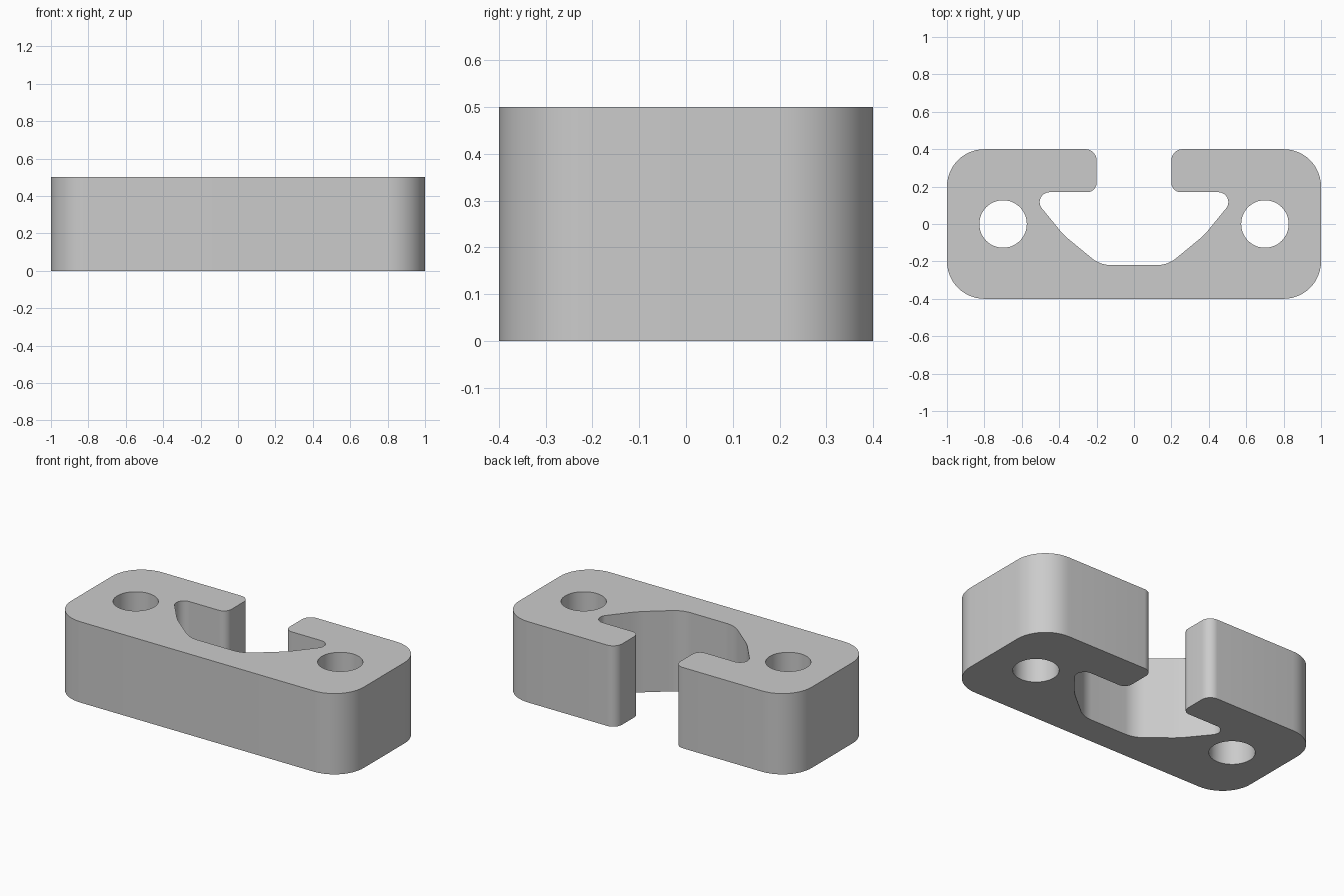
import bpy, bmesh, math
from mathutils import Vector

if "Cube" in bpy.data.objects:
    bpy.data.objects.remove(bpy.data.objects["Cube"], do_unlink=True)

HEIGHT = 0.5


def fillet(prev, corner, nxt, radius, steps):
    """Arc of points that rounds one corner of a polygon."""
    c = Vector(corner)
    a, b = (Vector(prev) - c).normalized(), (Vector(nxt) - c).normalized()
    half = a.angle(b) / 2
    centre = c + (a + b).normalized() * radius / math.sin(half)
    start = (c + a * radius / math.tan(half) - centre).normalized()
    end = (c + b * radius / math.tan(half) - centre).normalized()
    return [centre + radius * start.slerp(end, i / steps) for i in range(steps + 1)]


def rounded(corners, steps=12):
    """Closed outline from (x, y, radius) corners."""
    points = []
    for i, (x, y, r) in enumerate(corners):
        prev, nxt = corners[i - 1][:2], corners[(i + 1) % len(corners)][:2]
        points += fillet(prev, (x, y), nxt, r, steps)
    return points


def circle(x, y, radius, steps=48):
    return [Vector((x + radius * math.cos(t), y + radius * math.sin(t)))
            for t in (2 * math.pi * i / steps for i in range(steps))]


# Right half of the block outline, from the groove floor round to the front
half = [
    (0.18, -0.22, 0.165),   # groove floor
    (0.375, -0.06, 0.4),    # bend in the groove wall
    (0.563, 0.17, 0.053),   # undercut tip
    (0.2, 0.17, 0.05),      # inner lip
    (0.2, 0.4, 0.06),       # outer lip
    (1.0, 0.4, 0.2),        # back corner
    (1.0, -0.4, 0.2),       # front corner
]
outline = half + [(-x, y, r) for x, y, r in reversed(half)]
loops = [rounded(outline)] + [circle(side * 0.7, 0, 0.127) for side in (-1, 1)]

# Fill the outline around the bolt holes and extrude it
bm = bmesh.new()
edges = []
for loop in loops:
    verts = [bm.verts.new((p.x, p.y, 0)) for p in loop]
    edges += [bm.edges.new((verts[i - 1], verts[i])) for i in range(len(verts))]
bmesh.ops.triangle_fill(bm, edges=edges, use_beauty=True, normal=(0, 0, 1))
result = bmesh.ops.extrude_face_region(bm, geom=bm.faces[:], use_keep_orig=True)
top = [g for g in result["geom"] if isinstance(g, bmesh.types.BMVert)]
bmesh.ops.translate(bm, verts=top, vec=(0, 0, HEIGHT))
bmesh.ops.recalc_face_normals(bm, faces=bm.faces[:])
mesh = bpy.data.meshes.new("slotted_block")
bm.to_mesh(mesh)
bm.free()

block = bpy.data.objects.new("slotted_block", mesh)
bpy.context.collection.objects.link(block)

grey = bpy.data.materials.new("light_grey")
grey.use_nodes = True
colour = (0.6, 0.6, 0.6, 1)
grey.diffuse_color = colour
grey.node_tree.nodes["Principled BSDF"].inputs["Base Color"].default_value = colour
mesh.materials.append(grey)

bpy.ops.object.select_all(action="DESELECT")
block.select_set(True)
bpy.context.view_layer.objects.active = block
bpy.ops.object.shade_smooth_by_angle(angle=math.radians(30))
